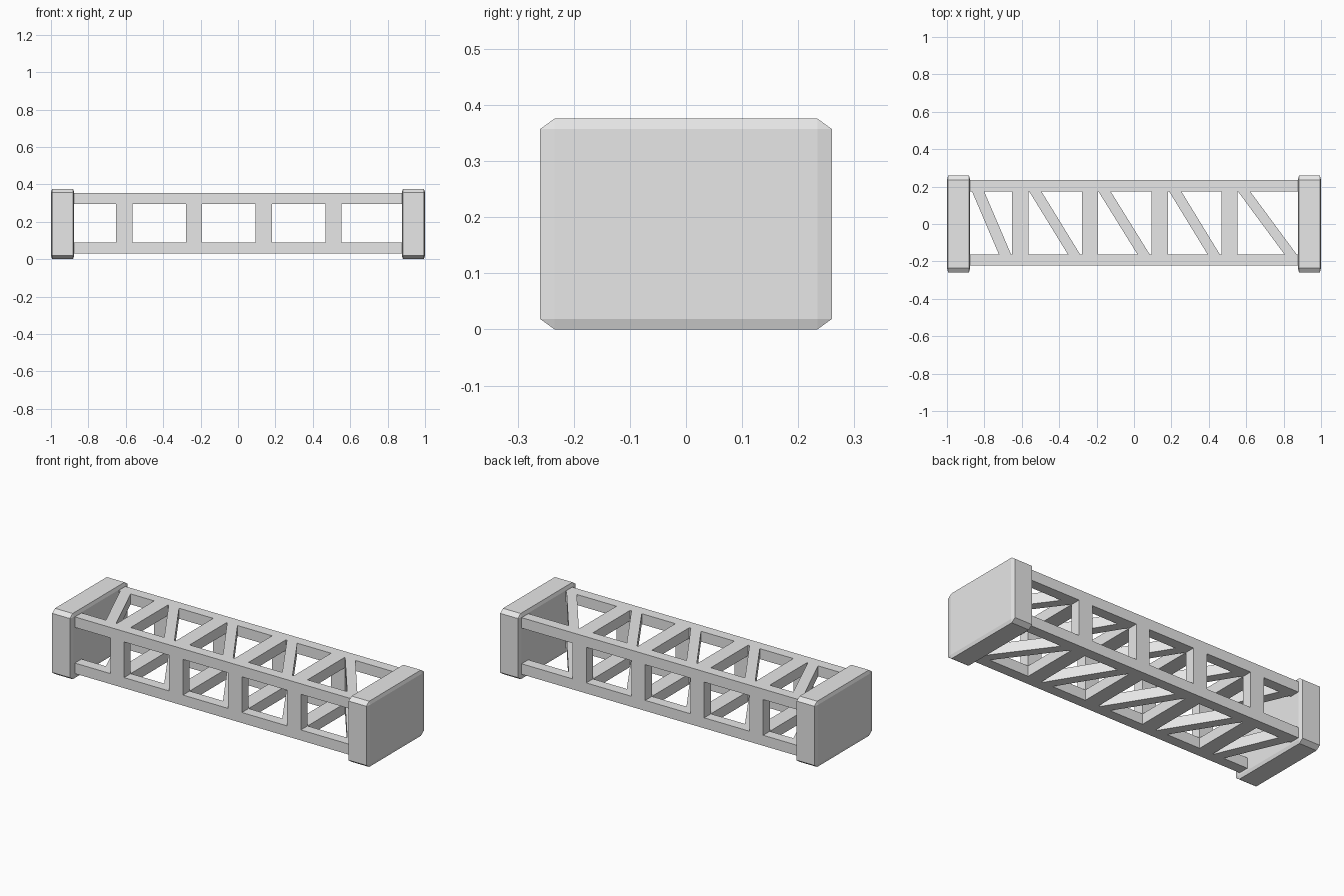
import bpy
import bmesh
from mathutils import Vector

default = bpy.data.objects.get("Cube")
if default:
    bpy.data.objects.remove(default, do_unlink=True)

grey = bpy.data.materials.new("plain grey")
grey.use_nodes = True
colour = (0.8, 0.8, 0.8, 1)
grey.diffuse_color = colour
grey.node_tree.nodes["Principled BSDF"].inputs["Base Color"].default_value = colour


def finish(name, bm):
    bmesh.ops.recalc_face_normals(bm, faces=bm.faces)
    mesh = bpy.data.meshes.new(name)
    bm.to_mesh(mesh)
    bm.free()
    mesh.materials.append(grey)
    obj = bpy.data.objects.new(name, mesh)
    bpy.context.collection.objects.link(obj)
    return obj


def box(name, low, high, chamfer=0):
    """Box between two corners; the chamfer is a share of each side."""
    low, high = Vector(low), Vector(high)
    bm = bmesh.new()
    bmesh.ops.create_cube(bm, size=1)
    if chamfer:
        bmesh.ops.bevel(bm, geom=bm.edges[:], offset=chamfer, segments=1,
                        affect='EDGES')
    bmesh.ops.scale(bm, vec=high - low, verts=bm.verts)
    bmesh.ops.translate(bm, vec=(low + high) / 2, verts=bm.verts)
    return finish(name, bm)


def slanted_bar(name, x_back, x_front, width, z_low, z_high):
    """Flat diagonal whose ends run into the rear and front rails."""
    bm = bmesh.new()
    outline = [(x_back, Y_BACK), (x_back + width, Y_BACK),
               (x_front + width, Y_FRONT), (x_front, Y_FRONT)]
    face = bm.faces.new([bm.verts.new((x, y, z_low)) for x, y in outline])
    top = bmesh.ops.extrude_face_region(bm, geom=[face])["geom"]
    bmesh.ops.translate(bm, vec=(0, 0, z_high - z_low),
                        verts=[v for v in top if isinstance(v, bmesh.types.BMVert)])
    return finish(name, bm)


RAIL = 0.06
Y_FRONT, Y_BACK = -0.163, 0.174          # inner faces of the rails
levels = {"lower": (0.03, 0.09), "upper": (0.294, 0.354)}
sides = {"front": (Y_FRONT - RAIL, Y_FRONT), "back": (Y_BACK, Y_BACK + RAIL)}

# End blocks
box("left_end_block", (0.876, -0.26, 0), (1, 0.26, 0.376), 0.05)
box("right_end_block", (-1, -0.26, 0), (-0.876, 0.26, 0.376), 0.05)

# Four long rails
for level, (z0, z1) in levels.items():
    for side, (y0, y1) in sides.items():
        box(f"{level}_{side}_rail", (-0.9, y0, z0), (0.9, y1, z1))

# Upright posts and cross bars at each station
for i in range(4):
    x0 = -0.652 + 0.373 * i
    x1 = x0 + 0.087
    for side, (y0, y1) in sides.items():
        box(f"{side}_post_{i + 1}", (x0, y0, levels["lower"][1]),
            (x1, y1, levels["upper"][0]))
    for level, (z0, z1) in levels.items():
        box(f"{level}_cross_bar_{i + 1}", (x0, Y_FRONT, z0), (x1, Y_BACK, z1))

# Diagonal braces, one per bay: x at the back rail and at the front rail
bays = [(-0.866, -0.722), (-0.56, -0.353), (-0.19, 0.019),
        (0.188, 0.394), (0.556, 0.805)]
for i, (xb, xf) in enumerate(bays):
    for level, (z0, z1) in levels.items():
        slanted_bar(f"{level}_diagonal_{i + 1}", xb, xf, 0.065, z0, z1)
